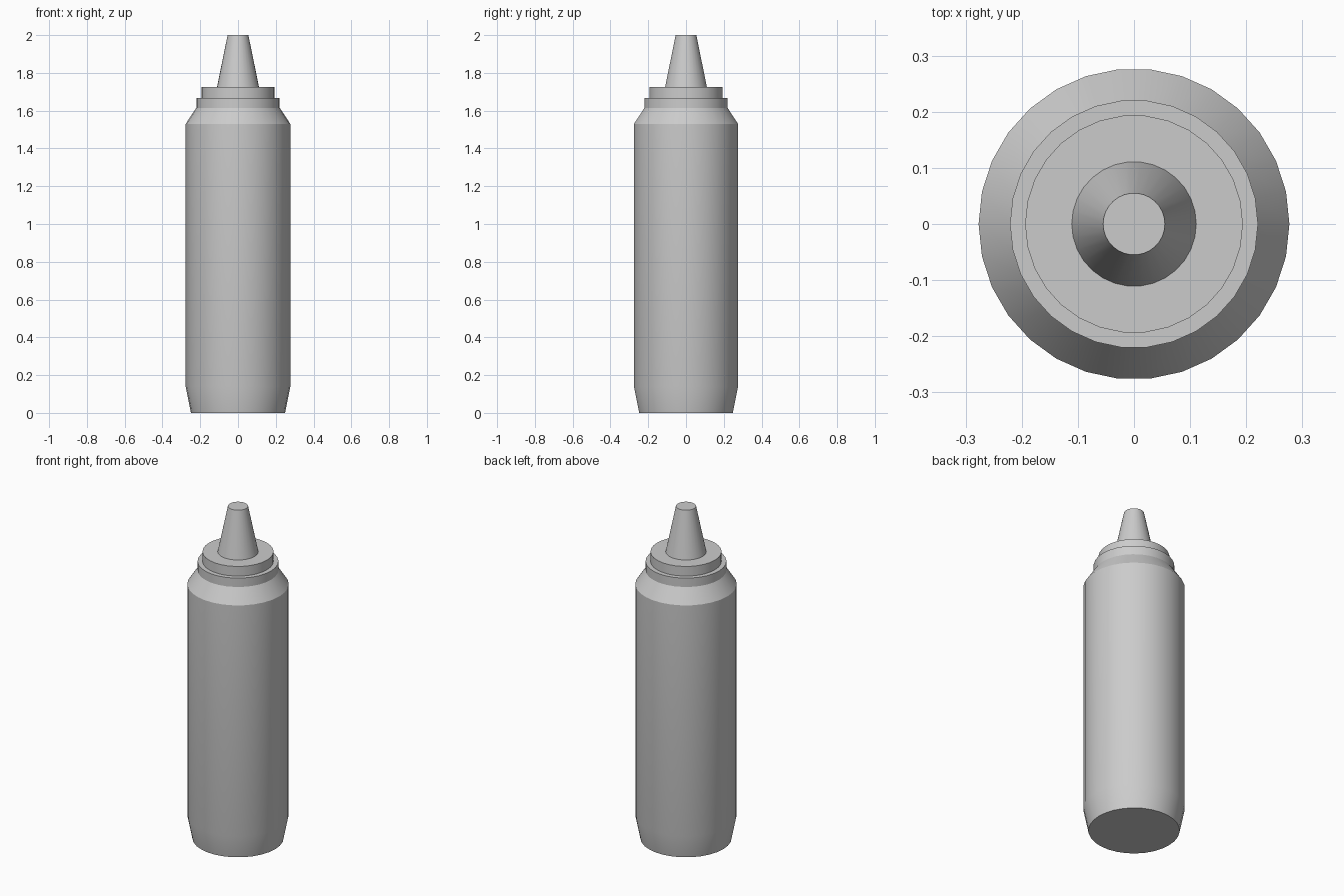
import bpy, bmesh, math

cube = bpy.data.objects.get("Cube")
if cube:
    bpy.data.objects.remove(cube, do_unlink=True)

SIDES = 30

# One plain grey plastic
grey = bpy.data.materials.new("grey plastic")
grey.use_nodes = True
colour = (0.6, 0.6, 0.6, 1)
grey.diffuse_color = colour
grey.node_tree.nodes["Principled BSDF"].inputs["Base Color"].default_value = colour


def turned_part(name, profile):
    """Closed solid of revolution from (radius, height) points, bottom to top."""
    bm = bmesh.new()
    rings = []
    for r, z in profile:
        angles = [2 * math.pi * i / SIDES for i in range(SIDES)]
        rings.append([bm.verts.new((r * math.cos(a), r * math.sin(a), z)) for a in angles])
    for low, high in zip(rings, rings[1:]):
        for i in range(SIDES):
            j = (i + 1) % SIDES
            bm.faces.new((low[i], low[j], high[j], high[i]))
    bm.faces.new(rings[0][::-1])
    bm.faces.new(rings[-1])
    mesh = bpy.data.meshes.new(name)
    bm.to_mesh(mesh)
    bm.free()
    mesh.materials.append(grey)
    obj = bpy.data.objects.new(name, mesh)
    bpy.context.collection.objects.link(obj)
    bpy.ops.object.select_all(action='DESELECT')
    obj.select_set(True)
    bpy.context.view_layer.objects.active = obj
    bpy.ops.object.shade_smooth_by_angle(angle=math.radians(30))
    return obj


# Bottle with tapered foot, sloping shoulder and short neck
turned_part("bottle_body", [(0.249, 0), (0.277, 0.14), (0.277, 1.53),
                            (0.221, 1.615), (0.221, 1.668)])
# Screw cap disc
turned_part("cap", [(0.194, 1.668), (0.194, 1.726)])
# Tapered squeeze nozzle
turned_part("nozzle", [(0.111, 1.726), (0.055, 2.0)])
